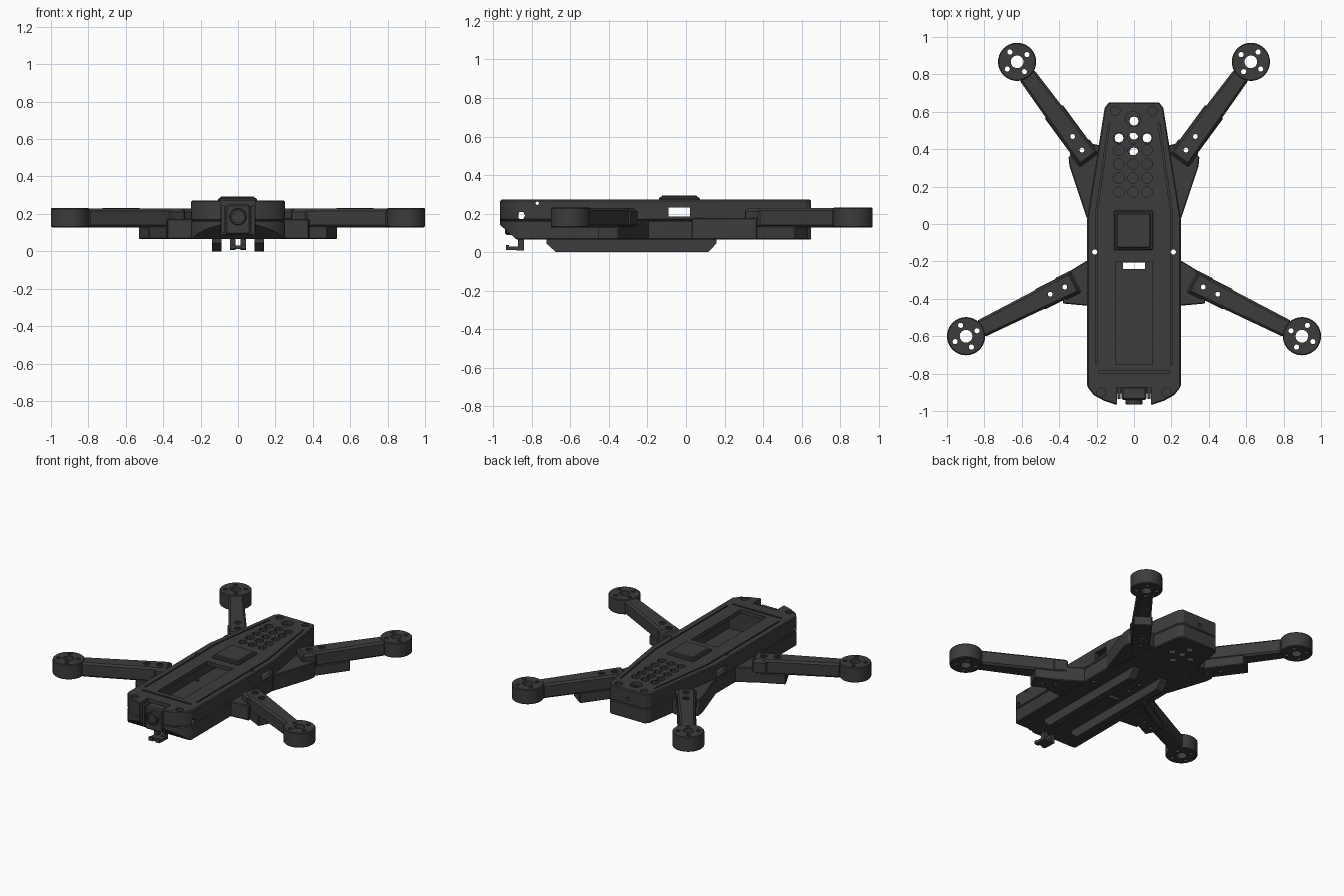
import bpy, bmesh
from math import cos, sin, pi, atan2
from mathutils import Vector

if "Cube" in bpy.data.objects:
    bpy.data.objects.remove(bpy.data.objects["Cube"])

mat = bpy.data.materials.new("dark_plastic")
mat.diffuse_color = (0.045, 0.045, 0.045, 1)
mat.use_nodes = True
mat.node_tree.nodes["Principled BSDF"].inputs["Base Color"].default_value = mat.diffuse_color


def prism(pts, a, b, axis="z"):
    return (pts, a, b, axis)


def box(x0, x1, y0, y1, z0, z1):
    return prism([(x0, y0), (x1, y0), (x1, y1), (x0, y1)], z0, z1)


def disc(u, v, r, a, b, n=24, axis="z", rot=0.0):
    return prism([(u + r * cos(2 * pi * i / n + rot), v + r * sin(2 * pi * i / n + rot))
                  for i in range(n)], a, b, axis)


def sym(half):
    """Mirror a half outline (running from one end to the other) across x = 0."""
    return half + [(-x, y) for x, y in reversed(half)]


def make(name, solids):
    bm = bmesh.new()
    place = {"x": lambda u, v, w: (w, u, v), "y": lambda u, v, w: (u, w, v),
             "z": lambda u, v, w: (u, v, w)}
    for pts, a, b, axis in solids:
        lo = [bm.verts.new(place[axis](u, v, a)) for u, v in pts]
        hi = [bm.verts.new(place[axis](u, v, b)) for u, v in pts]
        bm.faces.new(lo)
        bm.faces.new(hi)
        for i in range(len(pts)):
            j = (i + 1) % len(pts)
            bm.faces.new((lo[i], lo[j], hi[j], hi[i]))
    bmesh.ops.recalc_face_normals(bm, faces=bm.faces)
    me = bpy.data.meshes.new(name)
    bm.to_mesh(me)
    bm.free()
    ob = bpy.data.objects.new(name, me)
    bpy.context.collection.objects.link(ob)
    return ob


def apply(ob, mod):
    with bpy.context.temp_override(object=ob, active_object=ob, selected_objects=[ob]):
        bpy.ops.object.modifier_apply(modifier=mod.name)


def part(name, solids, cuts=(), bevel=0.0, mirror=False):
    """Solid prisms -> bevel -> one boolean per cutter group -> optional mirror."""
    ob = make(name, solids)
    ob.data.materials.append(mat)
    bpy.context.view_layer.objects.active = ob
    if bevel:
        m = ob.modifiers.new("bevel", "BEVEL")
        m.width, m.segments, m.limit_method = bevel, 1, "ANGLE"
        apply(ob, m)
    for group in cuts:
        cutter = make("cutter", group)
        cutter.hide_render = True
        m = ob.modifiers.new("cut", "BOOLEAN")
        m.operation, m.solver, m.object = "DIFFERENCE", "EXACT", cutter
        apply(ob, m)
        bpy.data.objects.remove(cutter)
    if mirror:
        m = ob.modifiers.new("mirror", "MIRROR")
        m.use_mirror_merge = False
        apply(ob, m)
    for o in bpy.context.selected_objects:
        o.select_set(False)
    ob.select_set(True)
    bpy.ops.object.shade_smooth_by_angle(angle=0.45)
    return ob


# Body outlines
outline = sym([(0.10, -0.965), (0.16, -0.945), (0.215, -0.915), (0.25, -0.87),
               (0.25, 0.03), (0.157, 0.62), (0.135, 0.65)])
cavity = sym([(0.225, -0.80), (0.225, 0.02), (0.135, 0.61)])
side_screws = [disc(s * 0.21, -0.15, 0.014, 0, 0.4, 16) for s in (-1, 1)]
camera_notch = [box(-0.09, 0.09, -1.1, -0.875, 0.09, 0.4)]

# Upper shell: vents, battery bay, grooves and side windows
vents = [disc(x, y, 0.029, 0.2, 0.4, 8, rot=pi / 8)
         for x in (-0.08, -0.005, 0.07) for y in (0.46, 0.395, 0.32, 0.245, 0.17)]
vents.append(disc(-0.005, 0.56, 0.04, 0.2, 0.4, 16))
groove = [(0.207, -0.75), (0.207, 0.05), (0.137, 0.54), (0.128, 0.54), (0.198, 0.05), (0.198, -0.75)]
grooves = [prism([(s * x, y) for x, y in groove], 0.262, 0.4) for s in (-1, 1)]
recesses = [disc(s * x, y, 0.025, 0.258, 0.4, 16)
            for s in (-1, 1) for x, y in ((0.10, 0.605), (0.175, -0.90))]
part("upper_shell", [prism(outline, 0.165, 0.272)],
     [[prism(cavity, 0.1, 0.245)],
      camera_notch,
      vents + [box(-0.10, 0.10, -0.75, -0.20, 0.2, 0.4)],
      grooves + recesses + [box(-0.19, 0.19, -0.798, -0.784, 0.26, 0.4)],
      side_screws,
      [box(-0.4, 0.4, -0.09, 0.02, 0.185, 0.232),
       disc(-0.855, 0.19, 0.02, -0.4, 0.4, 6, "x"),
       disc(-0.772, 0.254, 0.009, -0.4, 0.4, 12, "x"),
       disc(0, 0.205, 0.012, 0.55, 0.8, 12, "y")]], bevel=0.006)

# Lower tub: sloped nose, floor slot and floor holes
floor_holes = [disc(x, y, 0.024, 0, 0.12, 12)
               for x, y in ((-0.08, 0.46), (0.07, 0.46), (0, 0.475), (0, 0.385), (0, 0.55))]
floor_holes += [disc(s * 0.04, y, 0.014, 0, 0.12, 12) for s in (-1, 1) for y in (-0.10, 0.0)]
part("lower_tub", [prism(outline, 0.065, 0.165)],
     [[prism(cavity, 0.09, 0.3)],
      [prism([(-1.1, 0.0), (-0.805, 0.0), (-0.97, 0.145), (-1.1, 0.145)], -0.4, 0.4, "x")],
      camera_notch,
      side_screws + floor_holes + [box(-0.06, 0.06, -0.24, -0.205, 0, 0.12)]], bevel=0.006)

# Raised antenna cover on the roof
part("antenna_cover", [box(-0.107, 0.101, -0.14, 0.072, 0.265, 0.285)], bevel=0.006)
part("antenna_cap", [box(-0.095, 0.089, -0.128, 0.06, 0.28, 0.294)], bevel=0.006)

# Nose camera
part("camera_body", [box(-0.066, 0.066, -0.94, -0.87, 0.09, 0.25)], bevel=0.008)
part("camera_lens", [disc(0, 0.185, 0.045, -0.966, -0.93, 24, "y")],
     [[disc(0, 0.185, 0.032, -1.0, -0.953, 24, "y")]], bevel=0.004)
part("camera_bracket", [box(0.072, 0.088, -0.935, -0.87, 0.10, 0.245)], mirror=True)

# Hook under the nose
hook = [(-0.935, 0.012), (-0.84, 0.008), (-0.84, 0.075), (-0.872, 0.075), (-0.872, 0.03),
        (-0.918, 0.03), (-0.918, 0.036), (-0.935, 0.036)]
part("nose_hook_prong", [prism(hook, 0.013, 0.042, "x")], mirror=True)
part("nose_hook_bridge", [box(-0.02, 0.02, -0.925, -0.845, 0.012, 0.03)])

# Landing skids
part("landing_skid", [prism([(-0.725, 0.07), (-0.725, 0.045), (-0.675, 0.0), (0.115, 0.0),
                             (0.158, 0.045), (0.158, 0.07)], 0.088, 0.138, "x")], mirror=True)


def strip(start, direction, a, b, wa, wb, z0, z1):
    """Tapered bar along a direction, from distance a to b."""
    d, n = direction, Vector((-direction.y, direction.x))
    p, q = start + d * a, start + d * b
    return prism([tuple(p + n * wa), tuple(p - n * wa), tuple(q - n * wb), tuple(q + n * wb)], z0, z1)


def arm(name, motor, screws, holder_gap, gusset, gusset_top):
    motor = Vector(motor)
    near, far = Vector(screws[0]), Vector(screws[1])
    d = (motor - near).normalized()
    length = (motor - near).length
    through = [disc(p.x, p.y, 0.013, 0, 0.4, 16) for p in (near, far)]
    sinks = [disc(p.x, p.y, 0.023, 0.222, 0.4, 16) for p in (near, far)]
    # Arm bar and its raised root pad
    part(name + "_arm", [strip(near, d, -0.06, length - 0.085, 0.06, 0.048, 0.128, 0.228)],
         [sinks, through], bevel=0.012, mirror=True)
    part(name + "_arm_root", [strip(near, d, -0.068, 0.03, 0.066, 0.066, 0.13, 0.221)],
         [sinks, through], bevel=0.01, mirror=True)
    # Lower holder and web joining the body
    part(name + "_arm_holder", [strip(near, d, -0.12, length - holder_gap, 0.06, 0.06, 0.065, 0.135)],
         [through], bevel=0.005, mirror=True)
    part(name + "_arm_gusset", [prism(gusset, 0.066, gusset_top)], [through], bevel=0.005, mirror=True)
    # Motor mount ring
    ang = atan2(d.y, d.x)
    bolts = [disc(motor.x + 0.065 * cos(ang + k * pi / 2), motor.y + 0.065 * sin(ang + k * pi / 2),
                  0.014, 0, 0.4, 12) for k in range(4)]
    part(name + "_motor_mount", [disc(motor.x, motor.y, 0.102, 0.128, 0.232, 40)],
         [bolts + [disc(motor.x, motor.y, 0.034, 0, 0.4, 24)]], bevel=0.005, mirror=True)


arm("rear", (0.625, 0.867), ((0.278, 0.395), (0.328, 0.468)), 0.33,
    [(0.23, 0.03), (0.252, 0.03), (0.345, 0.31), (0.35, 0.36), (0.23, 0.43), (0.18, 0.42)], 0.178)
arm("front", (0.898, -0.6), ((0.37, -0.337), (0.448, -0.376)), 0.44,
    [(0.23, -0.19), (0.25, -0.195), (0.39, -0.28), (0.38, -0.425), (0.25, -0.437), (0.23, -0.437)], 0.172)
